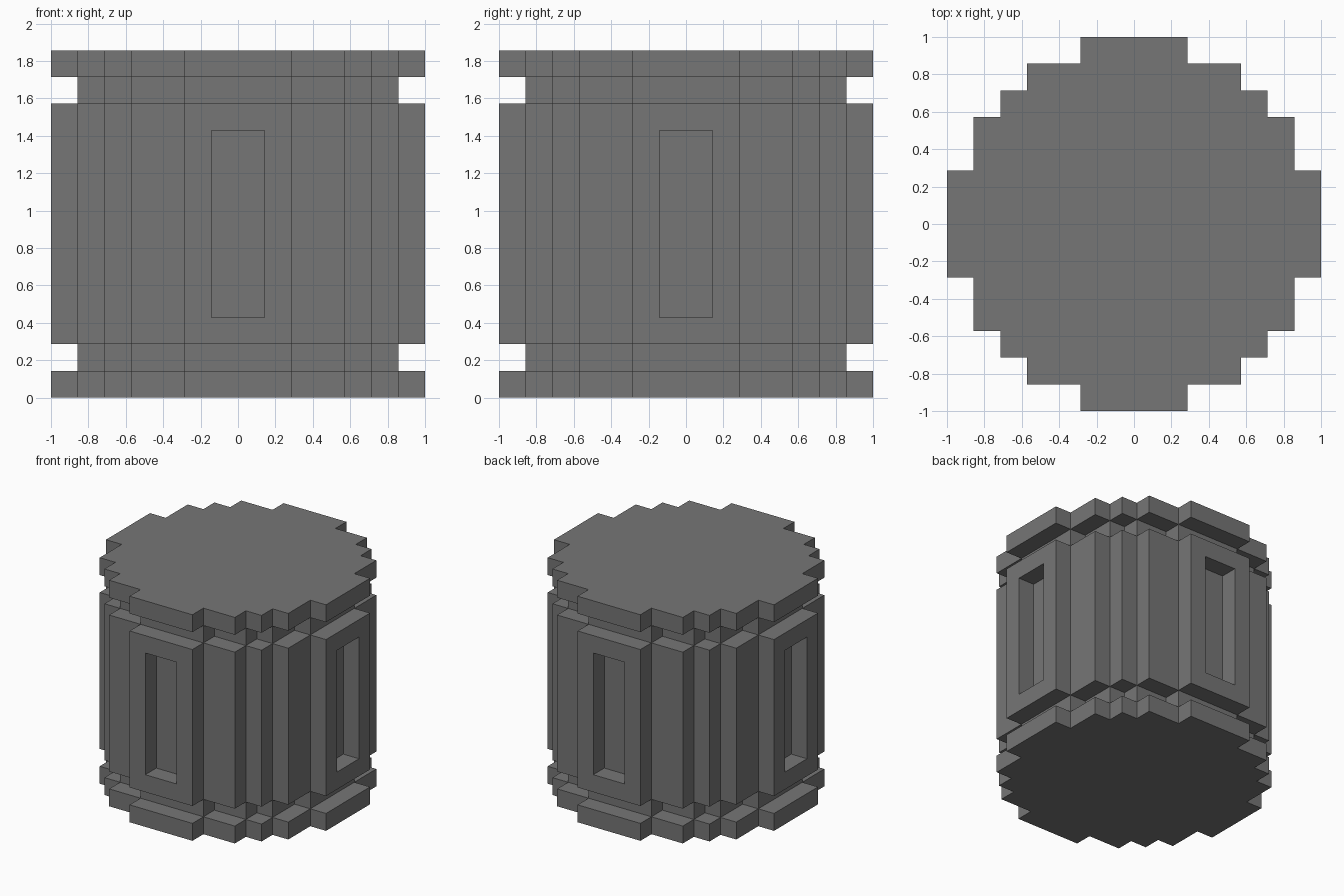
import bpy
import bmesh

cube = bpy.data.objects.get("Cube")
if cube:
    bpy.data.objects.remove(cube, do_unlink=True)

U = 1 / 7  # grid unit

grey = bpy.data.materials.new("stone grey")
grey.use_nodes = True
colour = (0.18, 0.18, 0.18, 1)
grey.diffuse_color = colour
grey.node_tree.nodes["Principled BSDF"].inputs["Base Color"].default_value = colour

# Stepped corner points of one quadrant, in grid units
WIDE = [(7, 2), (6, 2), (6, 4), (5, 4), (5, 5), (4, 5), (4, 6), (2, 6), (2, 7)]
NARROW = [(6, 2), (5, 2), (5, 4), (4, 4), (4, 5), (2, 5), (2, 6)]


def slab(name, quadrant, bottom, top):
    """Extrude the quadrant, turned four times, into a stepped drum."""
    outline = []
    pts = quadrant
    for _ in range(4):
        outline += pts
        pts = [(-y, x) for x, y in pts]
    bm = bmesh.new()
    base = bm.faces.new([bm.verts.new((x * U, y * U, bottom * U)) for x, y in outline])
    up = bmesh.ops.extrude_face_region(bm, geom=[base], use_keep_orig=True)["geom"]
    bmesh.ops.translate(bm, vec=(0, 0, (top - bottom) * U),
                        verts=[g for g in up if isinstance(g, bmesh.types.BMVert)])
    bmesh.ops.recalc_face_normals(bm, faces=bm.faces[:])
    mesh = bpy.data.meshes.new(name)
    bm.to_mesh(mesh)
    bm.free()
    mesh.materials.append(grey)
    obj = bpy.data.objects.new(name, mesh)
    bpy.context.collection.objects.link(obj)
    return obj


# Caps, necks and main drum
slab("bottom_cap", WIDE, 0, 1)
slab("bottom_neck", NARROW, 1, 2)
body = slab("body", WIDE, 2, 11)
slab("top_neck", NARROW, 11, 12)
slab("top_cap", WIDE, 12, 13)

# Tall recess in the middle of each of the four sides
for name, dx, dy in [("right", -1, 0), ("left", 1, 0), ("front", 0, -1), ("back", 0, 1)]:
    bpy.ops.mesh.primitive_cube_add(size=2 * U, location=(dx * 7 * U, dy * 7 * U, 6.5 * U))
    cutter = bpy.context.object
    cutter.name = name + "_recess_cutter"
    cutter.scale.z = 3.5
    cutter.hide_render = True
    cutter.hide_set(True)
    cutter.data.materials.append(grey)
    cut = body.modifiers.new(name + "_recess", 'BOOLEAN')
    cut.operation = 'DIFFERENCE'
    cut.solver = 'EXACT'
    cut.object = cutter
